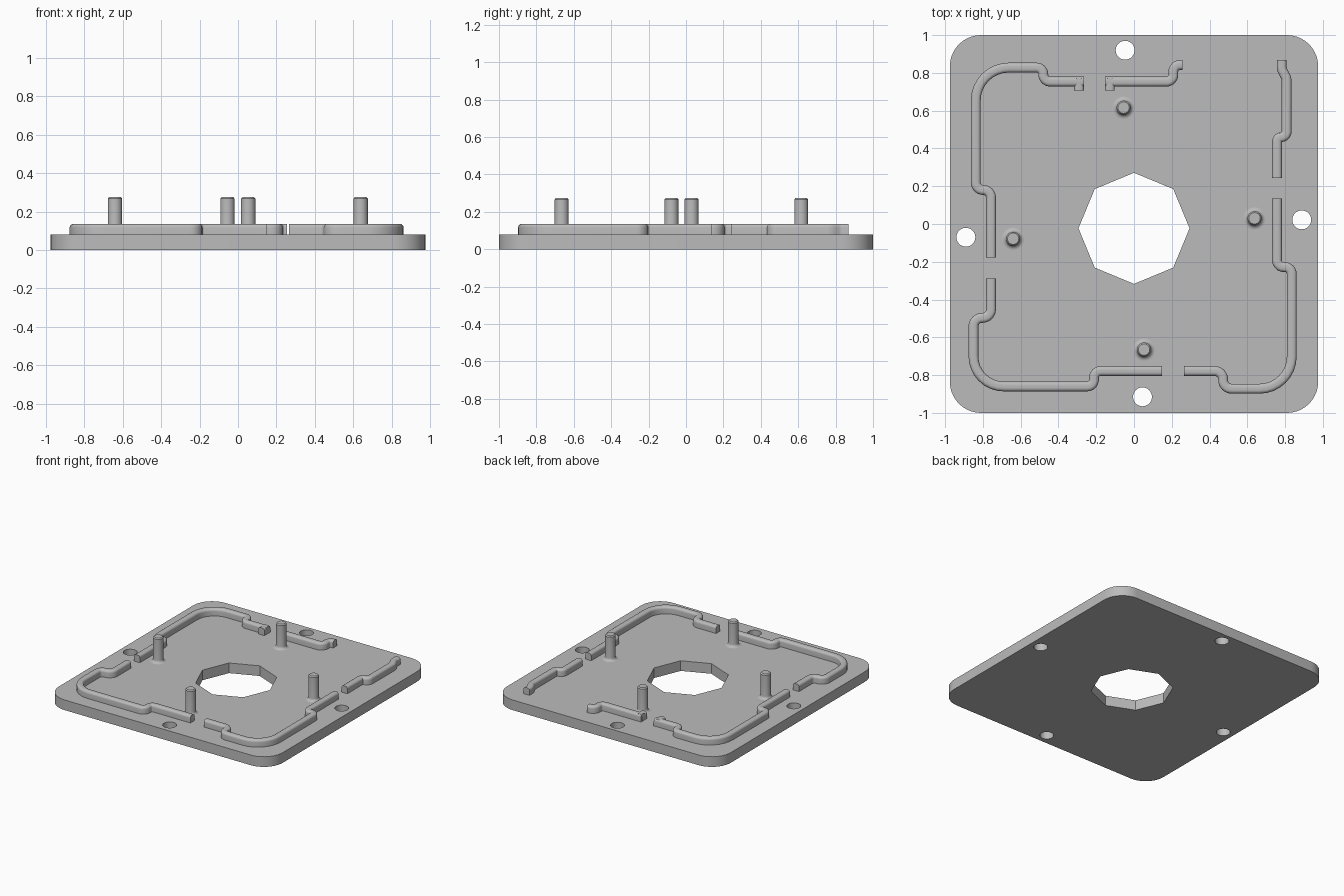
import bpy, bmesh, math
from mathutils import Vector

if "Cube" in bpy.data.objects:
    bpy.data.objects.remove(bpy.data.objects["Cube"], do_unlink=True)

GREY = (0.5, 0.5, 0.5, 1)
TOP = 0.08        # plate thickness
WALL_TOP = 0.135
HALF = 0.026      # half wall width

grey = bpy.data.materials.new("plain grey")
grey.use_nodes = True
grey.diffuse_color = GREY
grey.node_tree.nodes["Principled BSDF"].inputs["Base Color"].default_value = GREY


def finish(name, bm, angle=35):
    bmesh.ops.remove_doubles(bm, verts=bm.verts, dist=1e-5)
    bmesh.ops.recalc_face_normals(bm, faces=bm.faces)
    mesh = bpy.data.meshes.new(name)
    bm.to_mesh(mesh)
    bm.free()
    mesh.materials.clear()
    mesh.materials.append(grey)
    obj = bpy.data.objects.new(name, mesh)
    bpy.context.collection.objects.link(obj)
    bpy.ops.object.select_all(action="DESELECT")
    obj.select_set(True)
    bpy.context.view_layer.objects.active = obj
    bpy.ops.object.shade_smooth_by_angle(angle=math.radians(angle))
    return obj


def ring(x, y, r, n):
    return [(x + r * math.cos(math.tau * i / n), y + r * math.sin(math.tau * i / n))
            for i in range(n)]


def rounded_path(points, steps=8):
    """Polyline of (x, y, radius) with each corner replaced by an arc."""
    path = [Vector(points[0][:2])]
    for a, b, c in zip(points, points[1:], points[2:]):
        p, r = Vector(b[:2]), b[2]
        u = (Vector(a[:2]) - p).normalized()
        v = (Vector(c[:2]) - p).normalized()
        half = u.angle(v) / 2
        start = p + u * r / math.tan(half)
        end = p + v * r / math.tan(half)
        centre = p + (u + v).normalized() * r / math.sin(half)
        s, e = start - centre, end - centre
        sweep = s.angle(e)
        for i in range(steps + 1):
            t = i / steps
            path.append(centre + (s * math.sin((1 - t) * sweep)
                                  + e * math.sin(t * sweep)) / math.sin(sweep))
    path.append(Vector(points[-1][:2]))
    return path


def sweep_wall(name, points):
    """Sweep a round-shouldered wall section along a path."""
    r = 0.018
    arc = [(HALF - r + r * math.cos(a), WALL_TOP - r + r * math.sin(a))
           for a in (math.pi / 2 * i / 4 for i in range(5))]
    section = [(HALF, TOP - 0.005)] + arc
    section += [(-x, z) for x, z in reversed(section)]
    path = rounded_path(points)
    path = [p for i, p in enumerate(path) if i == 0 or (p - path[i - 1]).length > 1e-4]
    bm = bmesh.new()
    rings = []
    for i, p in enumerate(path):
        t = (path[min(i + 1, len(path) - 1)] - path[max(i - 1, 0)]).normalized()
        n = Vector((-t.y, t.x))
        rings.append([bm.verts.new((*(p + n * o), z)) for o, z in section])
    for a, b in zip(rings, rings[1:]):
        for j in range(len(section)):
            k = (j + 1) % len(section)
            bm.faces.new((a[j], a[k], b[k], b[j]))
    bm.faces.new(rings[0])
    bm.faces.new(rings[-1])
    finish(name, bm)


# Base plate with rounded corners, octagonal opening and four screw holes
w, h, cr = 0.975, 1.0, 0.165
outline = [(sx * (w - cr) + cr * math.cos(a), sy * (h - cr) + cr * math.sin(a))
           for k, (sx, sy) in enumerate(((1, 1), (-1, 1), (-1, -1), (1, -1)))
           for a in (math.pi / 2 * (k + i / 10) for i in range(11))]
screw_holes = [(-0.047, 0.92), (0.888, 0.022), (0.045, -0.915), (-0.89, -0.07)]
loops = [outline, ring(0, -0.023, 0.294, 8)]
loops += [ring(x, y, 0.05, 32) for x, y in screw_holes]
curve = bpy.data.curves.new("plate_outline", "CURVE")
curve.dimensions = "2D"
curve.fill_mode = "BOTH"
curve.extrude = TOP / 2
for loop in loops:
    spline = curve.splines.new("POLY")
    spline.points.add(len(loop) - 1)
    for point, (x, y) in zip(spline.points, loop):
        point.co = (x, y, 0, 1)
    spline.use_cyclic_u = True
helper = bpy.data.objects.new("plate_outline", curve)
flat = bpy.data.meshes.new_from_object(helper)
bm = bmesh.new()
bm.from_mesh(flat)
bmesh.ops.translate(bm, verts=bm.verts, vec=(0, 0, TOP / 2))
finish("base_plate", bm)
bpy.data.objects.remove(helper)
bpy.data.meshes.remove(flat)
bpy.data.curves.remove(curve)

# Stepped wall segments running around the plate
S = 0.036
sweep_wall("wall_back_right", [
    (-0.265, 0.754), (-0.48, 0.754, S), (-0.48, 0.828, S), (-0.838, 0.828, 0.175),
    (-0.838, 0.18, 0.04), (-0.757, 0.18, 0.04), (-0.757, -0.177)])
sweep_wall("wall_back", [
    (-0.153, 0.754), (0.208, 0.754, S), (0.208, 0.842, S), (0.256, 0.842)])
sweep_wall("wall_back_left", [
    (0.782, 0.868), (0.782, 0.82, 0.06), (0.808, 0.77, 0.06),
    (0.808, 0.46, 0.03), (0.757, 0.46, 0.025), (0.757, 0.243)])
sweep_wall("wall_front_left", [
    (0.757, 0.135), (0.757, -0.228, S), (0.835, -0.228, S), (0.835, -0.872, 0.17),
    (0.472, -0.872, 0.045), (0.472, -0.778, 0.045), (0.265, -0.778)])
sweep_wall("wall_front_right", [
    (0.148, -0.778), (-0.212, -0.778, S), (-0.212, -0.86, S), (-0.85, -0.86, 0.16),
    (-0.85, -0.497, 0.045), (-0.757, -0.497, 0.045), (-0.757, -0.288)])

# Short end lips on the back walls
for side, x in (("right", -0.291), ("left", -0.128)):
    sweep_wall("wall_lip_" + side, [(x, 0.77), (x, 0.707)])

# Locating pegs with a flared foot and a chamfered tip
foot = [(0.037 + 0.022 * (1 - math.sin(a)), TOP + 0.022 * (1 - math.cos(a)))
        for a in (math.pi / 2 * i / 5 for i in range(6))]
profile = [(0.059, TOP - 0.004)] + foot + [(0.037, 0.267), (0.03, 0.275)]
pegs = {"back": (-0.055, 0.616), "left": (0.638, 0.03),
        "front": (0.053, -0.665), "right": (-0.64, -0.078)}
for side, (x, y) in pegs.items():
    bm = bmesh.new()
    rings = [[bm.verts.new((*p, z)) for p in ring(x, y, r, 32)] for r, z in profile]
    for a, b in zip(rings, rings[1:]):
        for j in range(32):
            k = (j + 1) % 32
            bm.faces.new((a[j], a[k], b[k], b[j]))
    bm.faces.new(rings[0])
    bm.faces.new(rings[-1])
    finish("peg_" + side, bm)
